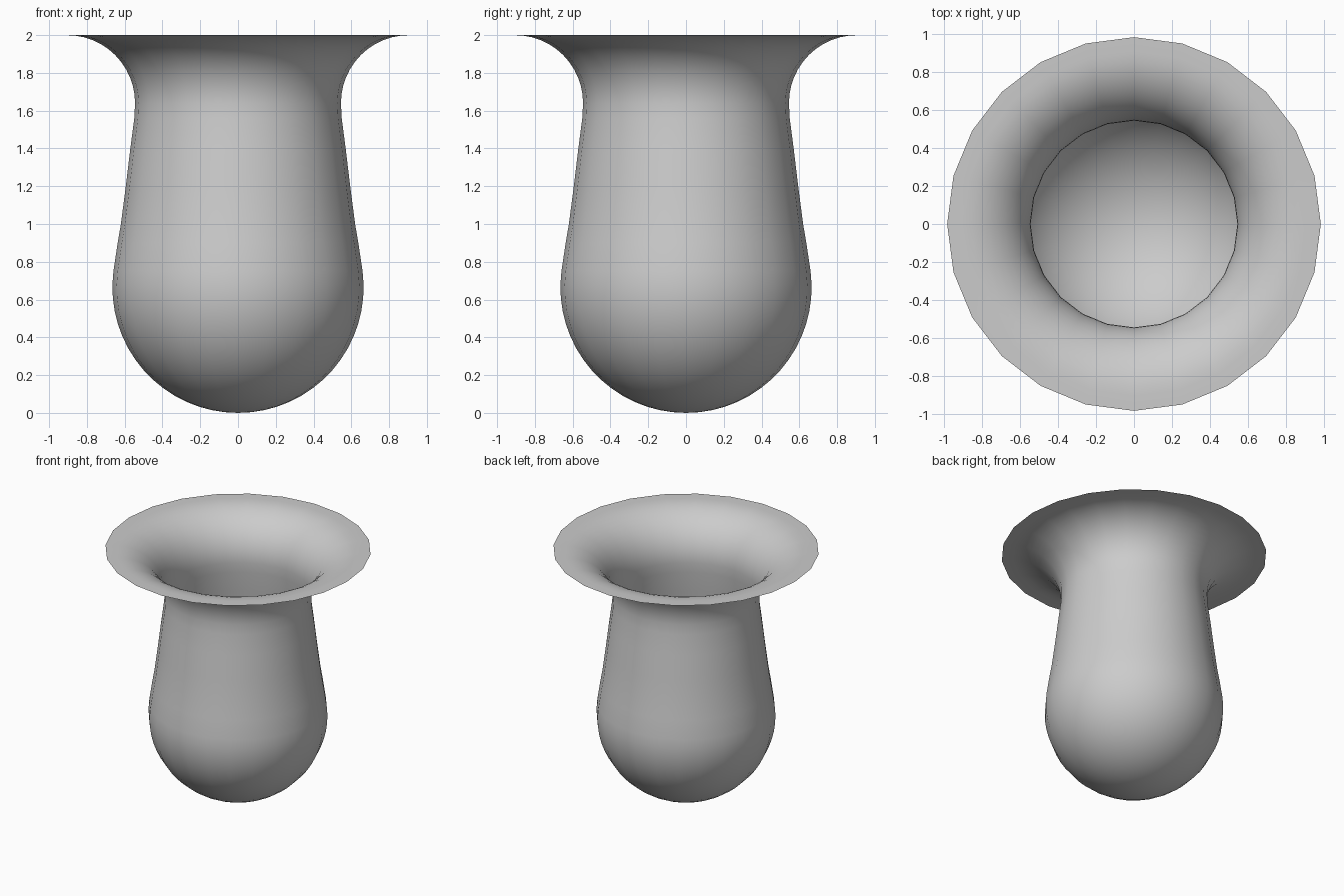
import bpy
import bmesh
from math import sin, cos, pi

cube = bpy.data.objects.get("Cube")
if cube:
    bpy.data.objects.remove(cube, do_unlink=True)

SIDES = 24


def arc(cx, cz, radius, start, end, steps):
    """Points (radius, height) along a circular arc."""
    angles = [start + (end - start) * i / steps for i in range(steps + 1)]
    return [(cx + radius * cos(a), cz + radius * sin(a)) for a in angles]


# Profile: round bottom, tapering wall, flared lip
bowl = arc(0, 0.665, 0.665, -pi / 2, 0.13, 16)
wall = [(0.637, 0.9), (0.62, 1.0), (0.594, 1.2), (0.57, 1.4), (0.549, 1.56)]
lip = arc(0.905, 1.64, 0.36, pi, pi / 2, 12)
profile = bowl[1:] + wall + lip + [(0.985, 2.0)]

# Turn the profile into an open vessel of one thin sheet
bm = bmesh.new()
rings = []
for r, z in profile:
    rings.append([bm.verts.new((r * cos(2 * pi * i / SIDES),
                                r * sin(2 * pi * i / SIDES), z))
                  for i in range(SIDES)])
base = bm.verts.new((0, 0, 0))
for i in range(SIDES):
    j = (i + 1) % SIDES
    bm.faces.new((base, rings[0][j], rings[0][i]))
    for low, high in zip(rings, rings[1:]):
        bm.faces.new((low[i], low[j], high[j], high[i]))
for face in bm.faces:
    face.smooth = True

mesh = bpy.data.meshes.new("vase")
bm.to_mesh(mesh)
bm.free()
vase = bpy.data.objects.new("vase", mesh)
bpy.context.collection.objects.link(vase)

# Plain grey
grey = bpy.data.materials.new("light_grey")
grey.use_nodes = True
colour = (0.6, 0.6, 0.6, 1)
grey.diffuse_color = colour
grey.node_tree.nodes["Principled BSDF"].inputs["Base Color"].default_value = colour
mesh.materials.append(grey)
